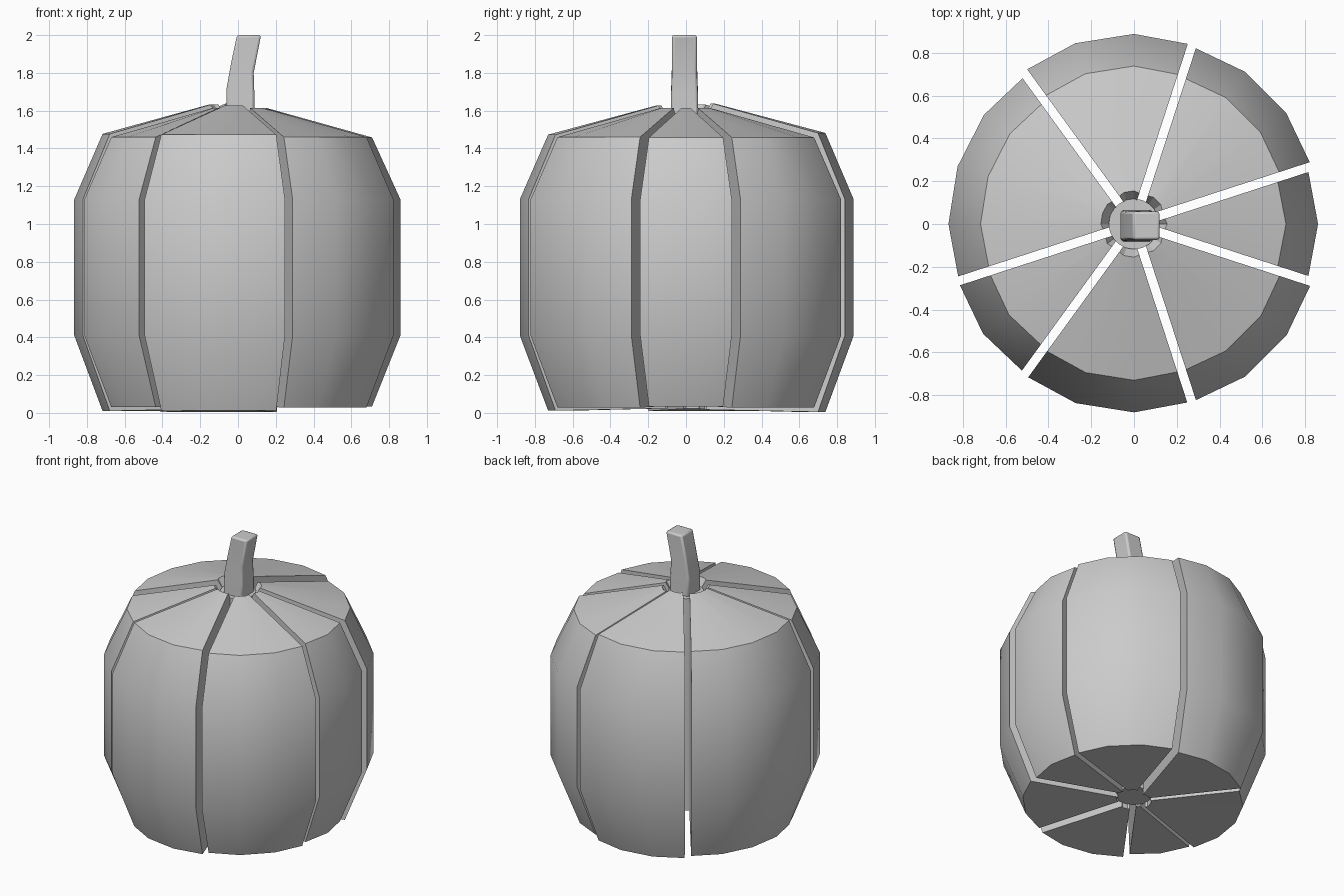
import bpy, bmesh
from math import cos, sin, radians

if "Cube" in bpy.data.objects:
    bpy.data.objects.remove(bpy.data.objects["Cube"])

STEP = 18      # the body is a 20-sided lathe
GAP = 0.021    # half width of the grooves


def finish(bm, name):
    bmesh.ops.recalc_face_normals(bm, faces=bm.faces)
    me = bpy.data.meshes.new(name)
    bm.to_mesh(me)
    bm.free()
    ob = bpy.data.objects.new(name, me)
    bpy.context.collection.objects.link(ob)
    return ob


def smooth(ob, angle=30):
    bpy.ops.object.select_all(action='DESELECT')
    ob.select_set(True)
    bpy.context.view_layer.objects.active = ob
    bpy.ops.object.shade_smooth_by_angle(angle=radians(angle))


def bridge(bm, rings):
    # closed rings joined into a solid with end caps
    n = len(rings[0])
    for a, b in zip(rings, rings[1:]):
        for i in range(n):
            j = (i + 1) % n
            bm.faces.new((a[i], a[j], b[j], b[i]))
    bm.faces.new(rings[0])
    bm.faces.new(rings[-1])


def wedge(name, start, facets, r, low, high):
    rim = r - 0.15
    profile = [(0.115, high + 0.09), (0.155, high + 0.155), (rim, high),
               (r, 1.13), (r, 0.41), (rim, low), (0.115, low + 0.012)]
    bm = bmesh.new()
    rings = []
    for k in range(facets + 1):
        a = radians(start + k * STEP)
        shift = GAP if k == 0 else -GAP if k == facets else 0
        pull = 0.01 if shift else 0
        rings.append([bm.verts.new(((q - pull) * cos(a) - shift * sin(a),
                                    (q - pull) * sin(a) + shift * cos(a), z))
                      for q, z in profile])
    bridge(bm, rings)
    smooth(finish(bm, name))


# Seven body wedges: start angle, facets, radius, bottom rim, top rim
segments = [
    (72, 3, 0.888, 0.005, 1.482),
    (18, 3, 0.880, 0.028, 1.458),
    (-18, 2, 0.860, 0.035, 1.458),
    (-72, 3, 0.882, 0.028, 1.460),
    (-126, 3, 0.880, 0.012, 1.473),
    (-162, 2, 0.872, 0.030, 1.460),
    (126, 4, 0.867, 0.010, 1.477),
]
for i, s in enumerate(segments):
    wedge(f"body_wedge_{i + 1}", *s)

# Core closing the middle
bm = bmesh.new()
bmesh.ops.create_cone(bm, cap_ends=True, segments=20, radius1=0.118,
                      radius2=0.118, depth=1.52)
bmesh.ops.translate(bm, verts=bm.verts, vec=(0, 0, 0.82))
smooth(finish(bm, "core"))

# Bent square stem: left x, left z, right x, right z, half depth
bm = bmesh.new()
rings = []
for xl, zl, xr, zr, d in [(-0.062, 1.57, 0.087, 1.57, 0.073),
                          (-0.062, 1.71, 0.087, 1.68, 0.071),
                          (-0.035, 1.86, 0.083, 1.80, 0.066),
                          (-0.005, 2.0, 0.122, 2.0, 0.066)]:
    rings.append([bm.verts.new((x, y - 0.008, z)) for x, y, z in
                  ((xl, -d, zl), (xr, -d, zr), (xr, d, zr), (xl, d, zl))])
bridge(bm, rings)
stem = finish(bm, "stem")
mod = stem.modifiers.new("soft_edges", 'BEVEL')
mod.width = 0.012
mod.segments = 2
mod.limit_method = 'ANGLE'
mod.angle_limit = radians(40)
smooth(stem)
